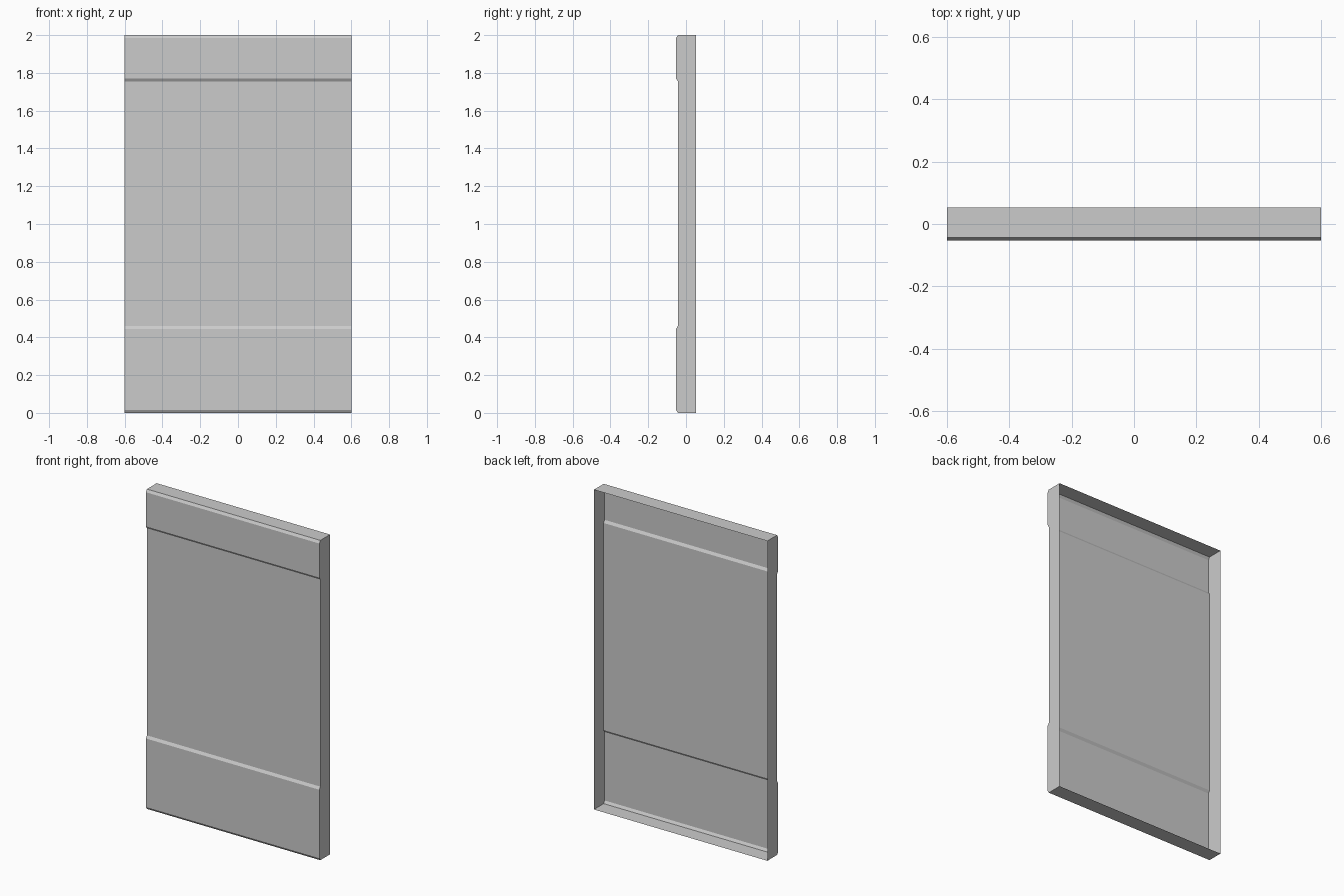
import bpy, bmesh

if "Cube" in bpy.data.objects:
    bpy.data.objects.remove(bpy.data.objects["Cube"])

W, BACK, FRONT, RECESS = 0.6, 0.053, -0.053, -0.043

# Side profile (y, z): raised bottom band, recessed middle, raised top band
profile = [(BACK, 0), (RECESS, 0), (FRONT, 0.016), (FRONT, 0.444), (RECESS, 0.46),
           (RECESS, 1.755), (FRONT, 1.771), (FRONT, 1.984), (RECESS, 2), (BACK, 2)]

bm = bmesh.new()
left = [bm.verts.new((-W, y, z)) for y, z in profile]
right = [bm.verts.new((W, y, z)) for y, z in profile]

# Bottom, stepped front and top strips; the back stays open
for i in range(len(profile) - 1):
    bm.faces.new((left[i], right[i], right[i + 1], left[i + 1]))

# Side walls
bm.faces.new(left)
bm.faces.new(right[::-1])
bmesh.ops.recalc_face_normals(bm, faces=bm.faces)

# Thin open-backed panel
mesh = bpy.data.meshes.new("panel_shell")
bm.to_mesh(mesh)
bm.free()
panel = bpy.data.objects.new("panel_shell", mesh)
bpy.context.collection.objects.link(panel)
